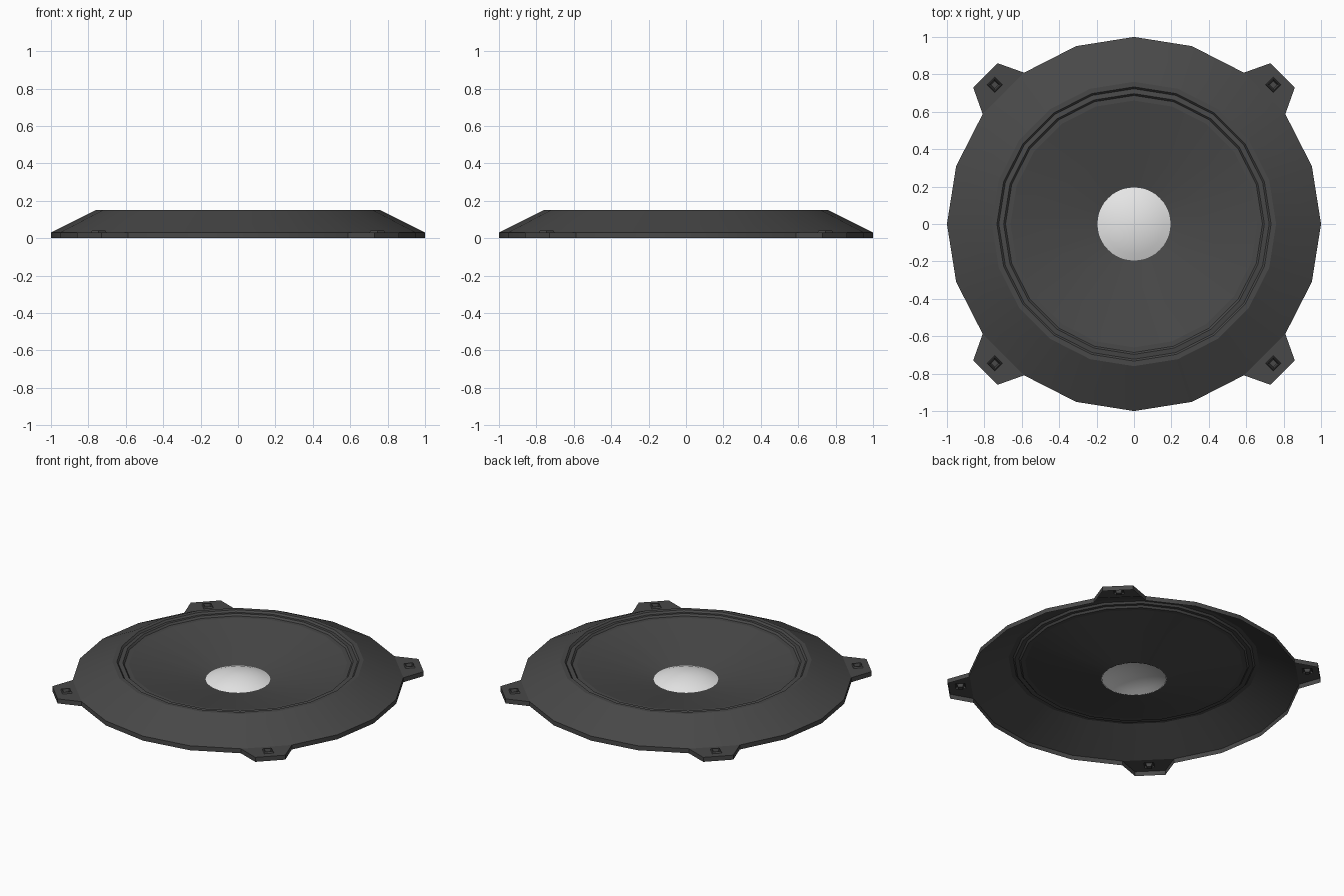
import bpy, bmesh, math
from mathutils import Matrix

if "Cube" in bpy.data.objects:
    bpy.data.objects.remove(bpy.data.objects["Cube"])

SIDES = 20


def material(name, value):
    m = bpy.data.materials.new(name)
    m.diffuse_color = (value, value, value, 1)
    m.use_nodes = True
    m.node_tree.nodes["Principled BSDF"].inputs["Base Color"].default_value = m.diffuse_color
    return m


DARK = material("dark grey", 0.065)
WHITE = material("dome white", 0.8)


def finish(bm, name, mat, angle=20):
    mesh = bpy.data.meshes.new(name)
    bm.to_mesh(mesh)
    bm.free()
    mesh.materials.append(mat)
    ob = bpy.data.objects.new(name, mesh)
    bpy.context.collection.objects.link(ob)
    bpy.ops.object.select_all(action='DESELECT')
    ob.select_set(True)
    bpy.context.view_layer.objects.active = ob
    bpy.ops.object.shade_smooth_by_angle(angle=math.radians(angle))
    return ob


def bridge(bm, rings, skip=lambda k, i: False, cap=False):
    """Join successive rings (outer to inner, counter-clockwise)."""
    loops = [[bm.verts.new(p) for p in r] for r in rings]
    for k, (a, b) in enumerate(zip(loops, loops[1:])):
        n = len(a)
        for i in range(n):
            if not skip(k, i):
                j = (i + 1) % n
                bm.faces.new((a[i], a[j], b[j], b[i]))
    if cap:
        bm.faces.new(loops[-1])


def circle(r, z, n):
    return [(r * math.cos(2 * math.pi * i / n), r * math.sin(2 * math.pi * i / n), z)
            for i in range(n)]


def lathe(name, profile, n, mat, skip=lambda k, i: False, cap=False):
    bm = bmesh.new()
    bridge(bm, [circle(r, z, n) for r, z in profile], skip, cap)
    return finish(bm, name, mat)


# sloped outer frame, its rim left open where the four tabs join
lathe("frame", [(1, 0), (1, 0.03), (0.76, 0.15), (0.733, 0.15)], SIDES, DARK,
      skip=lambda k, i: k == 0 and i % 5 == 2)

# stepped surround and shallow cone
lathe("surround", [(0.733, 0.15), (0.723, 0.138), (0.697, 0.142),
                   (0.687, 0.13), (0.66, 0.13)], SIDES, DARK)
lathe("cone", [(0.66, 0.13), (0.194, 0.028)], SIDES, DARK)

# shallow dust cap: a spherical cap
R, A = 0.197, math.radians(24)
S = R / math.sin(A)
lathe("dust_cap", [(S * math.sin(A * t), 0.028 + S * (math.cos(A * t) - math.cos(A)))
                   for t in (1, 0.8, 0.6, 0.4, 0.2, 0.05)], 40, WHITE, cap=True)


# mounting tabs with raised, recessed square screw seats
def square(h, z, c=1.053):
    return [(c - h, -h, z), (c + h, -h, z), (c + h, h, z), (c - h, h, z)]


def outline(z):
    r, w = math.cos(math.pi / SIDES), math.sin(math.pi / SIDES)
    return [(r, -w, z), (1.124, -0.092, z), (1.124, 0.092, z), (r, w, z)]


for q in range(4):
    bm = bmesh.new()
    bridge(bm, [outline(0), outline(0.03), square(0.03, 0.03), square(0.026, 0.04),
                square(0.021, 0.04), square(0.014, 0.015)],
           skip=lambda k, i: k == 0 and i == 3, cap=True)
    bm.transform(Matrix.Rotation(math.radians(45 + 90 * q), 4, 'Z'))
    finish(bm, f"mounting_tab_{q + 1}", DARK)
